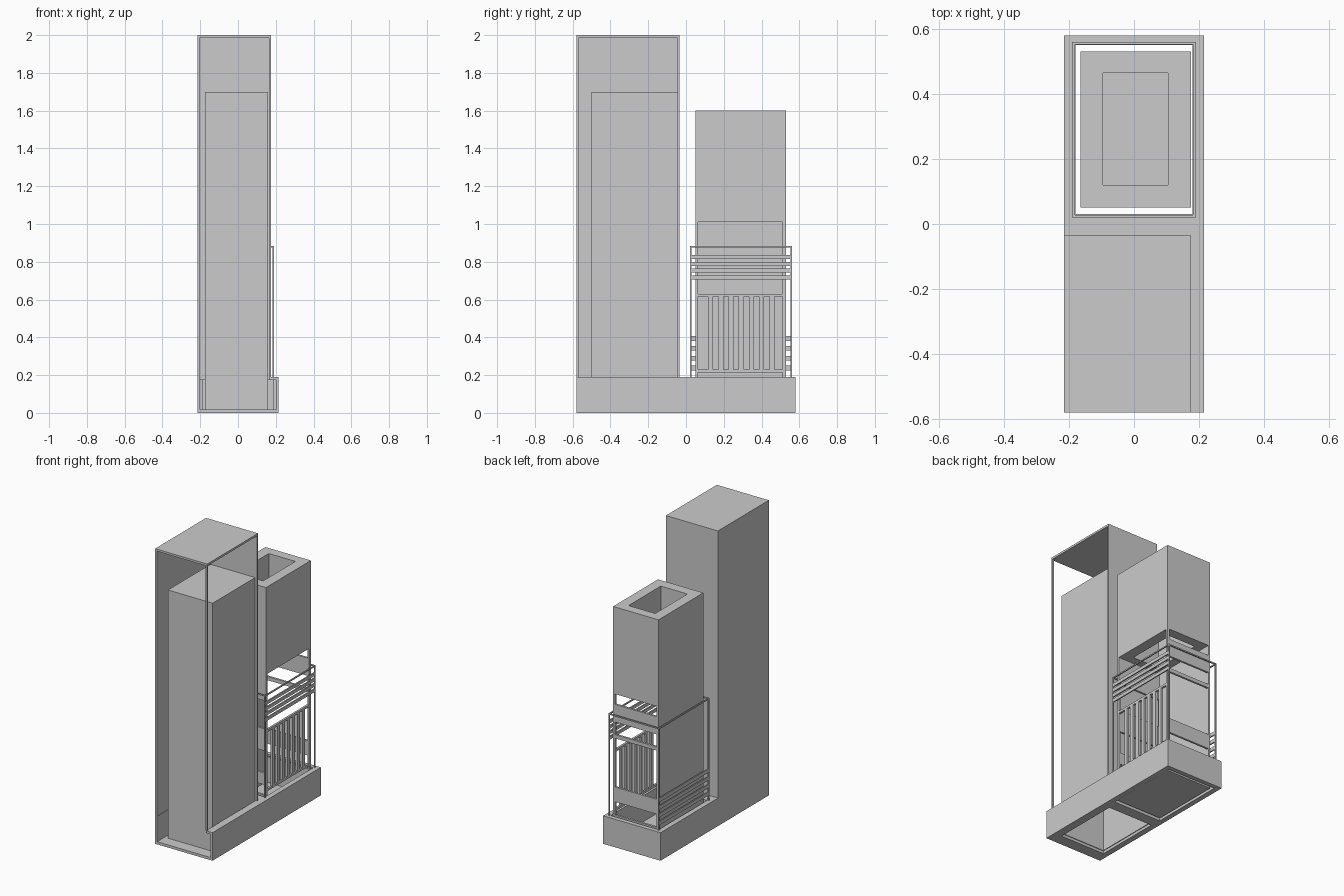
import bpy, bmesh
from mathutils import Vector, Matrix

if "Cube" in bpy.data.objects:
    bpy.data.objects.remove(bpy.data.objects["Cube"])


def boxes(name, items):
    """One object made of boxes given as (x0, x1, y0, y1, z0, z1)."""
    bm = bmesh.new()
    for x0, x1, y0, y1, z0, z1 in items:
        m = Matrix.Translation(Vector((x0 + x1, y0 + y1, z0 + z1)) / 2)
        m = m @ Matrix.Diagonal((x1 - x0, y1 - y0, z1 - z0, 1))
        bmesh.ops.create_cube(bm, size=1, matrix=m)
    me = bpy.data.meshes.new(name)
    bm.to_mesh(me)
    bm.free()
    ob = bpy.data.objects.new(name, me)
    bpy.context.collection.objects.link(ob)
    return ob


def ring(outer, inner, z0, z1):
    """Rectangular ring between two (x0, x1, y0, y1) rectangles."""
    a, b, c, d = outer
    e, f, g, h = inner
    return [(a, e, c, d, z0, z1), (f, b, c, d, z0, z1),
            (e, f, c, g, z0, z1), (e, f, h, d, z0, z1)]


def end_wall(y0, y1, bands):
    """Banded end wall of the short tower."""
    return [(TX0 + W, TX1 - W, y0, y1, a, b) for a, b in bands]


# Plinth: hollow, open to the front, with openings for both towers
L, R, F, B = -0.215, 0.215, -0.58, 0.58
HOLE = (-0.18, 0.18, 0.03, 0.55)
CORE = (-0.175, 0.16, -0.5, -0.045)
boxes("plinth_walls", [
    (L, L + 0.015, F, B, 0, 0.19), (R - 0.015, R, F, B, 0, 0.19),
    (L + 0.015, R - 0.015, B - 0.015, B, 0, 0.19)])
boxes("plinth_top", ring((L + 0.015, R - 0.015, -0.045, B - 0.015), HOLE, 0.175, 0.19)
      + [(0.165, R - 0.015, F, -0.045, 0.175, 0.19)])
boxes("plinth_floor", ring((L + 0.015, R - 0.015, -0.04, B - 0.015), HOLE, 0, 0.018)
      + ring((L + 0.015, R - 0.015, F, -0.04), CORE, 0, 0.018))
boxes("pit_liner", ring((-0.19, 0.19, 0.02, 0.56), HOLE, 0.018, 0.175))

# Tall tower: open-cornered shell around a hollow core
boxes("tall_shell", [
    (L, L + 0.012, F, -0.035, 0.19, 2),
    (L + 0.012, 0.175, -0.045, -0.035, 0.175, 2),
    (L + 0.012, 0.175, F, -0.045, 1.986, 2)])
boxes("tall_corner_post", [(0.163, 0.175, F, F + 0.01, 0.19, 1.986)])
a, b, c, d = CORE
boxes("tall_core", ring(CORE, (a + .005, b - .005, c + .005, d - .005), 0.018, 1.69)
      + [(a, b, c, d, 1.69, 1.7)])

# Short tower: thick upper block on thin pierced walls
TX0, TX1, TY0, TY1, W = -0.165, 0.175, 0.05, 0.53, 0.014
boxes("short_block", ring((TX0, TX1, TY0, TY1), (-0.095, 0.105, 0.12, 0.465), 1.01, 1.6))
boxes("short_floor", [(TX0, TX1, TY0, TY1, 0.004, 0.018)])
boxes("short_left_wall", [(TX0, TX0 + W, TY0, TY1, 0.018, 1.01)])
boxes("short_right_posts", [(TX1 - W, TX1, TY0, TY0 + W, 0.018, 1.01),
                            (TX1 - W, TX1, TY1 - W - 0.004, TY1, 0.018, 1.01)])
boxes("short_back_bands", end_wall(TY1 - W, TY1, [
    (0.82, 0.94), (0.71, 0.735), (0.28, 0.38), (0.018, 0.19)]))
boxes("short_front_bands", end_wall(TY0, TY0 + W, [
    (0.83, 1.01), (0.49, 0.64), (0.26, 0.34), (0.018, 0.19)]))
boxes("grille_rails", [(TX1 - W, TX1, TY0 + W, TY1 - W, z, z + 0.015)
                       for z in (0.215, 0.615)])
boxes("grille_bars", [(TX1 - W, TX1, 0.117 + i * 0.054, 0.144 + i * 0.054, 0.23, 0.615)
                      for i in range(7)])

# Outer cage: corner posts, top rails and slats on both long sides
CX, C0, C1, T = 0.19, 0.02, 0.56, 0.008
posts = []
for x in (-CX, CX - T):
    for y in (C0, C1 - T):
        posts.append((x, x + T, y, y + T, 0.19, 0.875))
boxes("cage_posts", posts)
boxes("cage_top_rails", ring((-CX, CX, C0, C1), (-CX + T, CX - T, C0 + T, C1 - T),
                             0.875, 0.883))
boxes("cage_right_slats", [(CX - T, CX, C0 + T, C1 - T, z, z + 0.022)
                           for z in (0.705, 0.742, 0.778, 0.815)])
boxes("cage_left_slats", [(-CX, -CX + T, C0 + T, C1 - T, 0.225 + i * 0.052, 0.25 + i * 0.052)
                          for i in range(4)])
